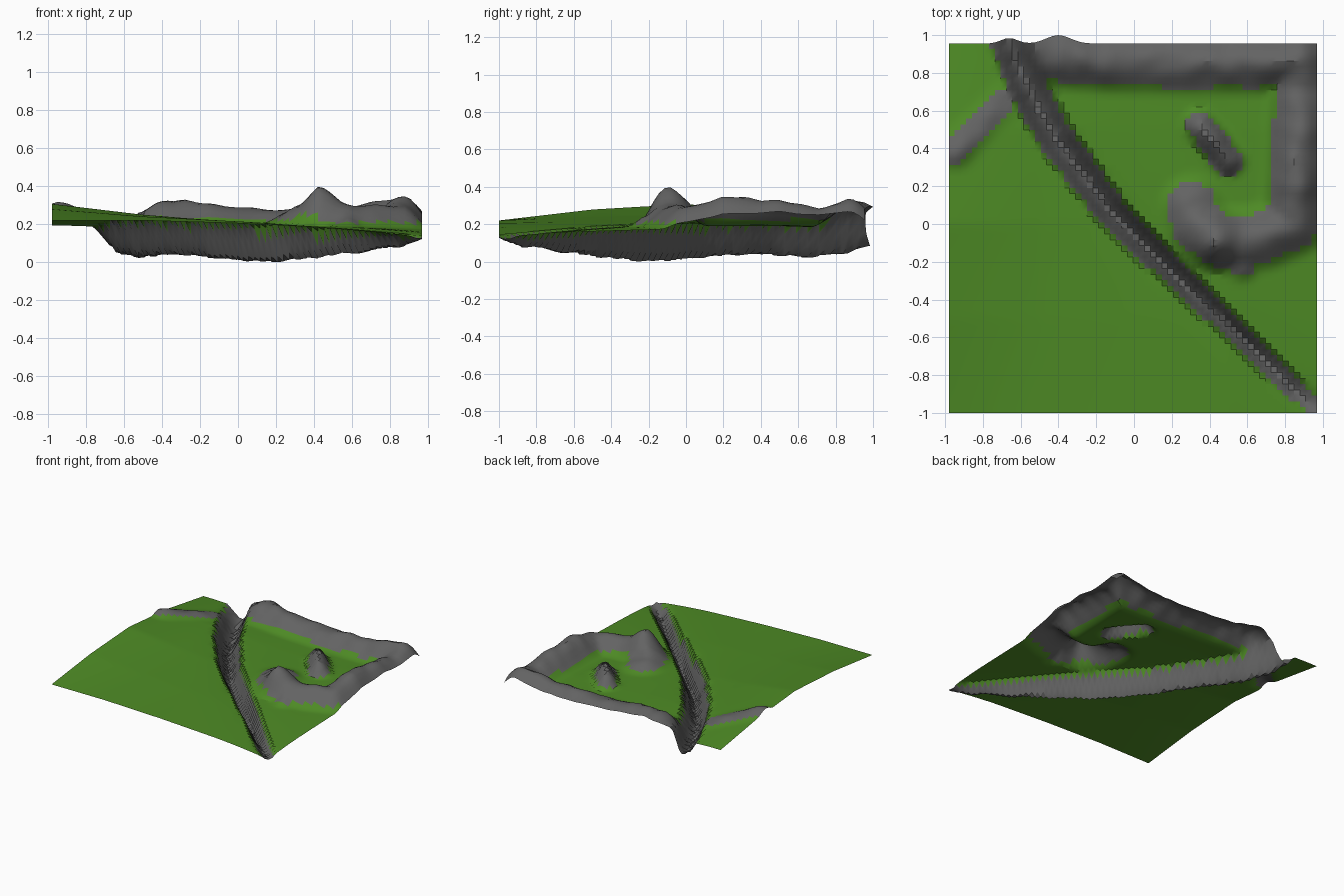
import bpy, bmesh, math
from mathutils import Vector, noise

if "Cube" in bpy.data.objects:
    bpy.data.objects.remove(bpy.data.objects["Cube"])

N = 64                                   # grid cells per side
X0, X1, Y0, Y1 = -0.98, 0.97, -1.0, 0.955

# Coarse ground heights: rows y = -1..1, columns x = -1..1
GROUND = [
    [.225, .225, .210, .185, .150],
    [.285, .245, .220, .195, .165],
    [.315, .255, .220, .200, .180],
    [.270, .240, .210, .195, .200],
    [.190, .200, .190, .180, .180],
]

# Ravine path: x, y, floor height
RAVINE = [(-.66, .97, .10), (-.62, .86, .05), (-.52, .65, .025), (-.40, .44, .045),
          (-.12, .07, .03), (.18, -.23, .0), (.42, -.46, .035), (.64, -.67, .055),
          (.84, -.86, .085), (.97, -.98, .13)]

# Ridges: crest path (x, y, height), half width, rock half width
RIDGES = [
    ([(-.52, .93, .27), (-.38, .89, .335), (-.15, .87, .315), (.2, .86, .28),
      (.6, .86, .29), (.87, .87, .35), (.88, .72, .29), (.87, .5, .33),
      (.86, .2, .355), (.84, .0, .30), (.68, -.07, .30), (.55, -.09, .33),
      (.43, -.08, .41), (.34, .0, .32), (.31, .09, .28)], .19, .135),
    ([(.35, .52, .30), (.42, .44, .345), (.50, .34, .29)], .10, .075),   # lone rock
    ([(.57, -.2, .25), (.57, -.22, .24)], .10, .06),                     # spur
    ([(-.95, .38, .315), (-.82, .52, .28), (-.68, .66, .25)], .11, .06),  # small bank
]


def ground(x, y):
    u, v = (min(max((c + 1) * 2, 0), 3.999) for c in (x, y))
    i, j = int(u), int(v)
    u, v = u - i, v - j
    a = GROUND[j][i] * (1 - u) + GROUND[j][i + 1] * u
    b = GROUND[j + 1][i] * (1 - u) + GROUND[j + 1][i + 1] * u
    return a * (1 - v) + b * v


def nearest(path, x, y):
    """Distance to a path and the height on it there."""
    best = (9, 0)
    p = Vector((x, y))
    for a, b in zip(path, path[1:]):
        a2, d = Vector(a[:2]), Vector(b[:2]) - Vector(a[:2])
        t = min(max((p - a2).dot(d) / d.length_squared, 0), 1)
        dist = (p - a2 - d * t).length
        if dist < best[0]:
            best = (dist, a[2] + (b[2] - a[2]) * t)
    return best


def wobble(x, y, scale):
    return noise.noise(Vector((x * scale, y * scale, 3.7)))


def ravine_width(x):
    return .082 + .022 * min(max(-x / .5, -1), 1)


def height(x, y):
    base = ground(x, y)
    z = base
    for path, width, rock in RIDGES:
        d, top = nearest(path, x, y)
        t = min(d / width, 1)
        bump = (1 - t * t) ** 2
        z = max(z, base + (top - base) * bump + .02 * bump * wobble(x, y, 9))
    d, floor = nearest(RAVINE, x, y)
    w = ravine_width(x)
    cut = 1 - min(max((d - .02) / (w - .02), 0), 1)
    floor += .014 * wobble(x, y, 12)
    return z + (floor - z) * cut - .012 * math.exp(-(d / .16) ** 2) * (1 - cut)


def is_rock(x, y):
    jag = .02 * wobble(x, y, 8)
    if nearest(RAVINE, x, y)[0] < ravine_width(x) - .008:
        return True
    return any(nearest(p, x, y)[0] < r + jag for p, w, r in RIDGES)


def bulge(x, c, w):
    return math.exp(-((x - c) / w) ** 2)


def material(name, col):
    m = bpy.data.materials.new(name)
    m.diffuse_color = (*col, 1)
    m.use_nodes = True
    m.node_tree.nodes["Principled BSDF"].inputs["Base Color"].default_value = m.diffuse_color
    return m


# Terrain sheet
bm = bmesh.new()
rows = []
for j in range(N + 1):
    y = Y0 + (Y1 - Y0) * j / N
    row = []
    for i in range(N + 1):
        x = X0 + (X1 - X0) * i / N
        # rim pushed out where ridges meet the border
        edge = max(0, (y - .85) / .105)
        dy = edge * (.045 * bulge(x, -.4, .09) + .03 * bulge(x, -.66, .06))
        row.append(bm.verts.new((x, y + dy, height(x, y))))
    rows.append(row)
low = min(v.co.z for v in bm.verts)
for v in bm.verts:
    v.co.z -= low
for j in range(N):
    for i in range(N):
        f = bm.faces.new((rows[j][i], rows[j][i + 1], rows[j + 1][i + 1], rows[j + 1][i]))
        c = f.calc_center_median()
        f.material_index = 1 if is_rock(c.x, c.y) else 0

me = bpy.data.meshes.new("terrain")
bm.to_mesh(me)
bm.free()
me.materials.append(material("grass green", (.075, .255, .018)))
me.materials.append(material("rock grey", (.125, .125, .125)))
terrain = bpy.data.objects.new("terrain", me)
bpy.context.collection.objects.link(terrain)
bpy.context.view_layer.objects.active = terrain
terrain.select_set(True)
bpy.ops.object.shade_smooth_by_angle(angle=math.radians(30))
